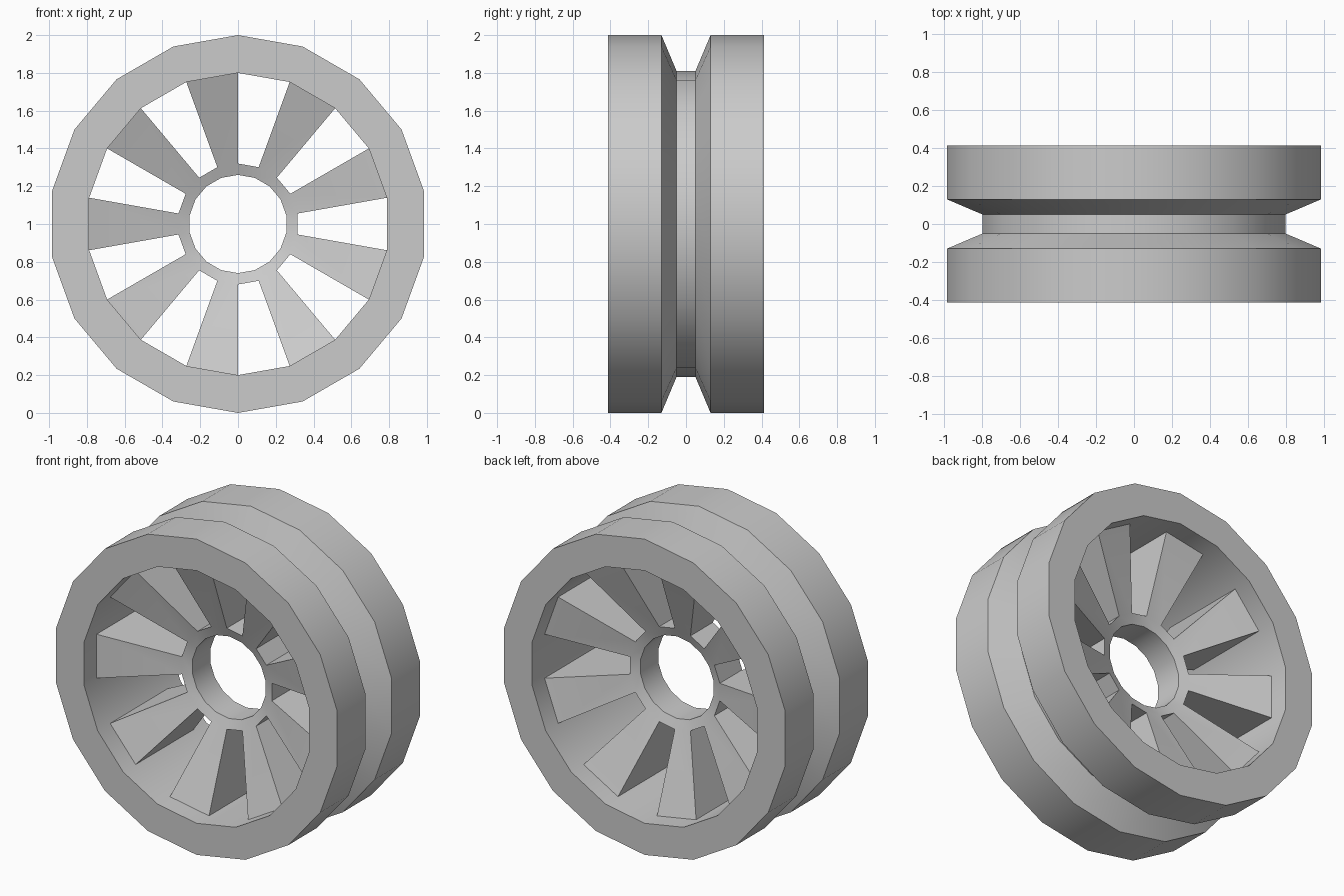
import bpy, bmesh, math

if "Cube" in bpy.data.objects:
    bpy.data.objects.remove(bpy.data.objects["Cube"])

SIDES = 18


def ring_verts(bm, r, y):
    """One 18-sided ring around the y axis, starting at the top."""
    step = 2 * math.pi / SIDES
    return [bm.verts.new((r * math.sin(i * step), y, 1 + r * math.cos(i * step)))
            for i in range(SIDES)]


def finish(bm, name):
    bmesh.ops.recalc_face_normals(bm, faces=bm.faces)
    mesh = bpy.data.meshes.new(name)
    bm.to_mesh(mesh)
    bm.free()
    ob = bpy.data.objects.new(name, mesh)
    bpy.context.collection.objects.link(ob)
    bpy.ops.object.select_all(action='DESELECT')
    ob.select_set(True)
    bpy.context.view_layer.objects.active = ob
    bpy.ops.object.shade_smooth_by_angle(angle=math.radians(21))
    return ob


# Rim: closed (radius, y) profile with a central groove, revolved
profile = [(0.80, -0.414), (1.0, -0.414), (1.0, -0.13), (0.81, -0.05),
           (0.81, 0.05), (1.0, 0.13), (1.0, 0.414), (0.80, 0.414)]
bm = bmesh.new()
rings = [ring_verts(bm, r, y) for r, y in profile]
for a, b in zip(rings, rings[1:] + rings[:1]):
    for i in range(SIDES):
        j = (i + 1) % SIDES
        bm.faces.new((a[i], a[j], b[j], b[i]))
finish(bm, "rim")

# Hub and nine wedge spokes: dished on both faces, every other sector open
bm = bmesh.new()
bore_f, bore_b = ring_verts(bm, 0.26, -0.09), ring_verts(bm, 0.26, 0.09)
hub_f, hub_b = ring_verts(bm, 0.32, -0.112), ring_verts(bm, 0.32, 0.112)
tip_f, tip_b = ring_verts(bm, 0.80, -0.29), ring_verts(bm, 0.80, 0.29)
for i in range(SIDES):
    j = (i + 1) % SIDES
    strips = [(bore_f, bore_b), (bore_f, hub_f), (bore_b, hub_b)]
    if i % 2:
        strips += [(hub_f, tip_f), (hub_b, tip_b)]      # spoke faces
    else:
        strips += [(hub_f, hub_b)]                      # hub wall in the opening
    for a, b in strips:
        bm.faces.new((a[i], a[j], b[j], b[i]))
    bm.faces.new((hub_f[i], tip_f[i], tip_b[i], hub_b[i]))  # spoke side
finish(bm, "hub_and_spokes")
